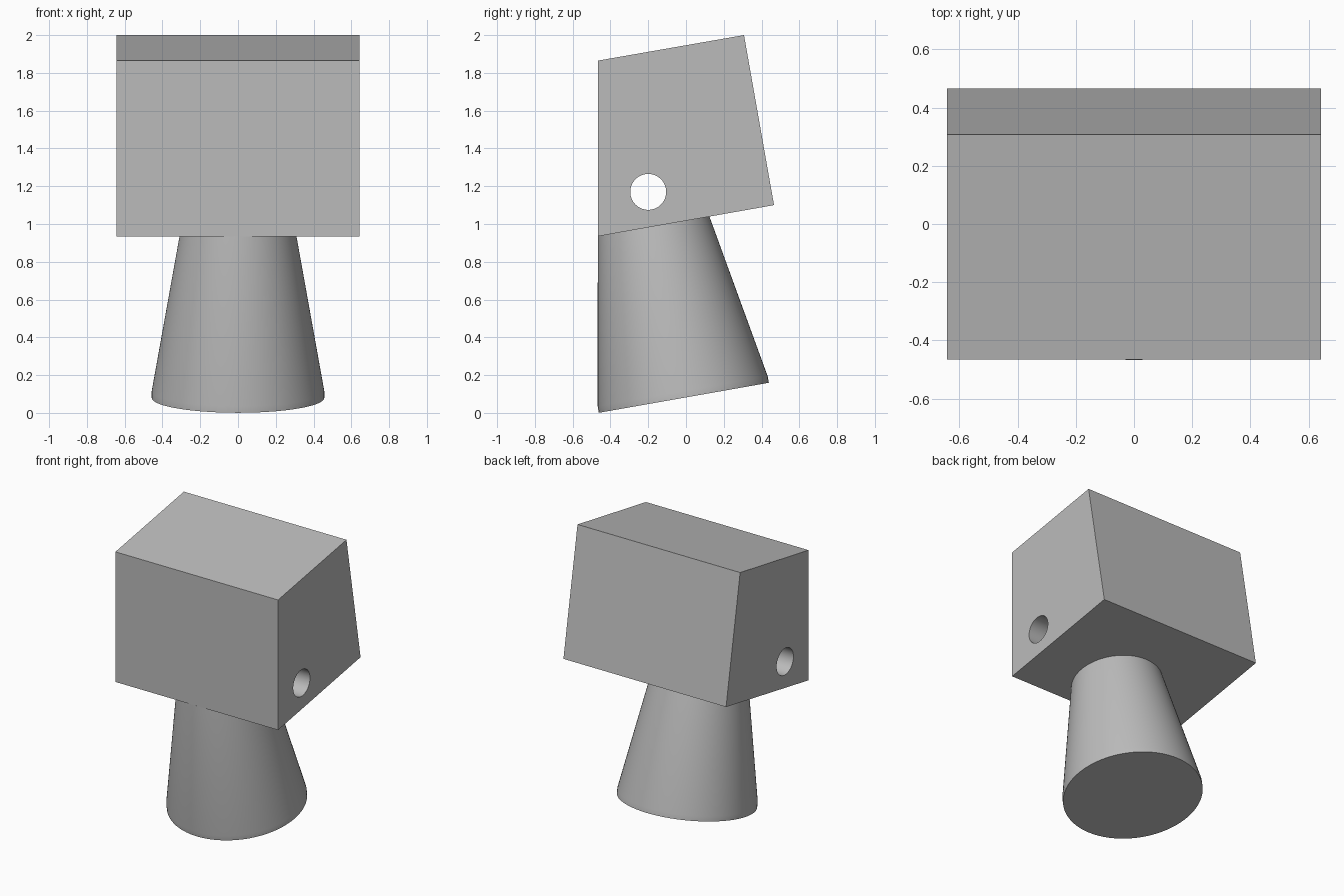
import bpy, bmesh, math
from mathutils import Matrix

cube = bpy.data.objects.get("Cube")
if cube:
    bpy.data.objects.remove(cube, do_unlink=True)

TILT = math.radians(10)

grey = bpy.data.materials.new("plain_grey")
grey.use_nodes = True
grey.diffuse_color = (0.5, 0.5, 0.5, 1)
grey.node_tree.nodes["Principled BSDF"].inputs["Base Color"].default_value = (0.5, 0.5, 0.5, 1)


def finish(name, bm):
    bmesh.ops.recalc_face_normals(bm, faces=bm.faces)
    mesh = bpy.data.meshes.new(name)
    bm.to_mesh(mesh)
    bm.free()
    mesh.materials.append(grey)
    obj = bpy.data.objects.new(name, mesh)
    bpy.context.collection.objects.link(obj)
    return obj


def activate(obj):
    bpy.ops.object.select_all(action="DESELECT")
    obj.select_set(True)
    bpy.context.view_layer.objects.active = obj


# Head: tilted block with an upright front, extruded from its side profile
profile = [(-0.466, 0.935), (0.466, 1.1), (0.307, 2.0), (-0.466, 1.865)]
half_width = 0.643
bm = bmesh.new()
side = bm.faces.new([bm.verts.new((-half_width, y, z)) for y, z in profile])
extruded = bmesh.ops.extrude_face_region(bm, geom=[side])["geom"]
bmesh.ops.translate(bm, vec=(2 * half_width, 0, 0),
                    verts=[v for v in extruded if isinstance(v, bmesh.types.BMVert)])
head = finish("head", bm)

# Round hole drilled sideways through the head
bm = bmesh.new()
bmesh.ops.create_cone(bm, cap_ends=True, segments=64, radius1=0.095, radius2=0.095, depth=2,
                      matrix=Matrix.Translation((0, -0.2, 1.17)) @ Matrix.Rotation(math.pi / 2, 4, "Y"))
cutter = finish("hole_cutter", bm)
cutter.hide_render = True
cut = head.modifiers.new("hole", "BOOLEAN")
cut.operation = "DIFFERENCE"
cut.solver = "EXACT"
cut.object = cutter
activate(head)
bpy.ops.object.modifier_apply(modifier=cut.name)
bpy.data.objects.remove(cutter, do_unlink=True)

# Stem: tilted cone with a short straight rim at its foot
bm = bmesh.new()
segments = 96
rings = []
for radius, height in [(0.457, 0), (0.457, 0.035), (0.3, 0.922)]:
    rings.append([bm.verts.new((radius * math.cos(a), radius * math.sin(a), height))
                  for a in (2 * math.pi * i / segments for i in range(segments))])
for low, high in zip(rings, rings[1:]):
    for i in range(segments):
        j = (i + 1) % segments
        bm.faces.new((low[i], low[j], high[j], high[i]))
bm.faces.new(rings[0])
bm.faces.new(rings[-1])
bm.transform(Matrix.Translation((0, -0.0115, 0.08)) @ Matrix.Rotation(TILT, 4, "X"))
stem = finish("stem", bm)

for obj in (head, stem):
    activate(obj)
    bpy.ops.object.shade_smooth_by_angle(angle=math.radians(30))
